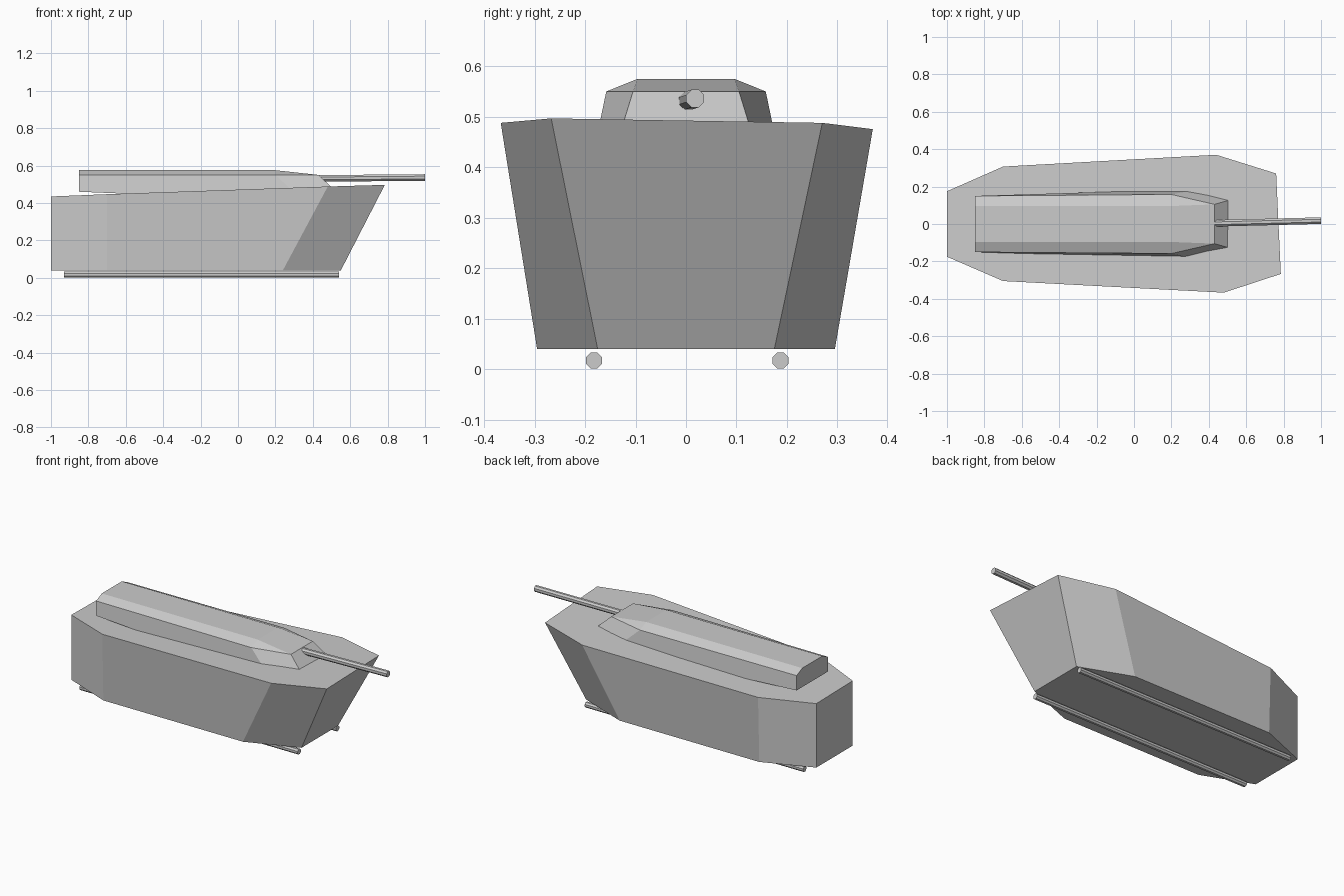
import bpy
import math
from mathutils import Vector

if "Cube" in bpy.data.objects:
    bpy.data.objects.remove(bpy.data.objects["Cube"], do_unlink=True)

grey = bpy.data.materials.new("armour grey")
grey.use_nodes = True
colour = (0.6, 0.6, 0.6, 1)
grey.diffuse_color = colour
grey.node_tree.nodes["Principled BSDF"].inputs["Base Color"].default_value = colour


def add_mesh(name, verts, faces):
    mesh = bpy.data.meshes.new(name)
    mesh.from_pydata(verts, [], faces)
    mesh.materials.append(grey)
    obj = bpy.data.objects.new(name, mesh)
    bpy.context.collection.objects.link(obj)
    return obj


def mirrored_ring(half):
    """Close a right-hand outline, given rear to front, with its left mirror."""
    return half + [(x, -y, z) for x, y, z in reversed(half)]


def add_rod(name, start, end, radius):
    start, end = Vector(start), Vector(end)
    axis = end - start
    bpy.ops.mesh.primitive_cylinder_add(vertices=8, radius=radius, depth=axis.length,
                                        location=(start + end) / 2)
    rod = bpy.context.object
    rod.name = name
    # Turn the flats, not the corners, towards the sides and top
    for v in rod.data.vertices:
        c, s = math.cos(math.pi / 8), math.sin(math.pi / 8)
        v.co = (v.co.x * c - v.co.y * s, v.co.x * s + v.co.y * c, v.co.z)
    rod.rotation_euler = axis.to_track_quat('Z', 'Y').to_euler()
    rod.data.materials.append(grey)


# Hull: flat base, flared nose, slightly tilted deck
base = mirrored_ring([(-1, -0.175, 0.04), (-0.7, -0.295, 0.04),
                      (0.24, -0.295, 0.04), (0.55, -0.175, 0.04)])
deck_outline = [(-1, -0.175), (-0.7, -0.305), (0.48, -0.367), (0.785, -0.267),
                (0.76, 0.27), (0.44, 0.37), (-0.7, 0.307), (-1, 0.175)]
deck = [(x, y, 0.466 + 0.034 * x - 0.015 * y) for x, y in deck_outline]
sides = [(i, (i + 1) % 8, (i + 1) % 8 + 8, i + 8) for i in range(8)]
add_mesh("hull", base + deck, [tuple(range(7, -1, -1)), tuple(range(8, 16))] + sides)

# Turret: low wedge with a chamfered roof, its base sunk into the deck
foot = mirrored_ring([(-0.85, -0.15, 0.46), (0.35, -0.187, 0.41), (0.58, -0.148, 0.41)])
shoulder = mirrored_ring([(-0.85, -0.15, 0.55), (0.2, -0.158, 0.55), (0.43, -0.105, 0.55)])
roof = mirrored_ring([(-0.85, -0.096, 0.575), (0.2, -0.096, 0.575)])
walls = [(i, (i + 1) % 6, (i + 1) % 6 + 6, i + 6) for i in range(5)]
add_mesh("turret", foot + shoulder + roof, walls + [
    (5, 4, 3, 2, 1, 0), (0, 6, 12, 15, 11, 5),
    (6, 7, 13, 12), (7, 8, 13), (8, 9, 14, 13), (9, 10, 14), (10, 11, 15, 14),
    (12, 13, 14, 15)])

# Gun barrel, a little off line
add_rod("gun_barrel", (0.4, 0.003, 0.531), (1, 0.018, 0.536), 0.019)

# Skid rods under the hull
for name, y in (("right_skid", -0.182), ("left_skid", 0.187)):
    add_rod(name, (-0.93, y, 0.017), (0.54, y, 0.017), 0.017)
